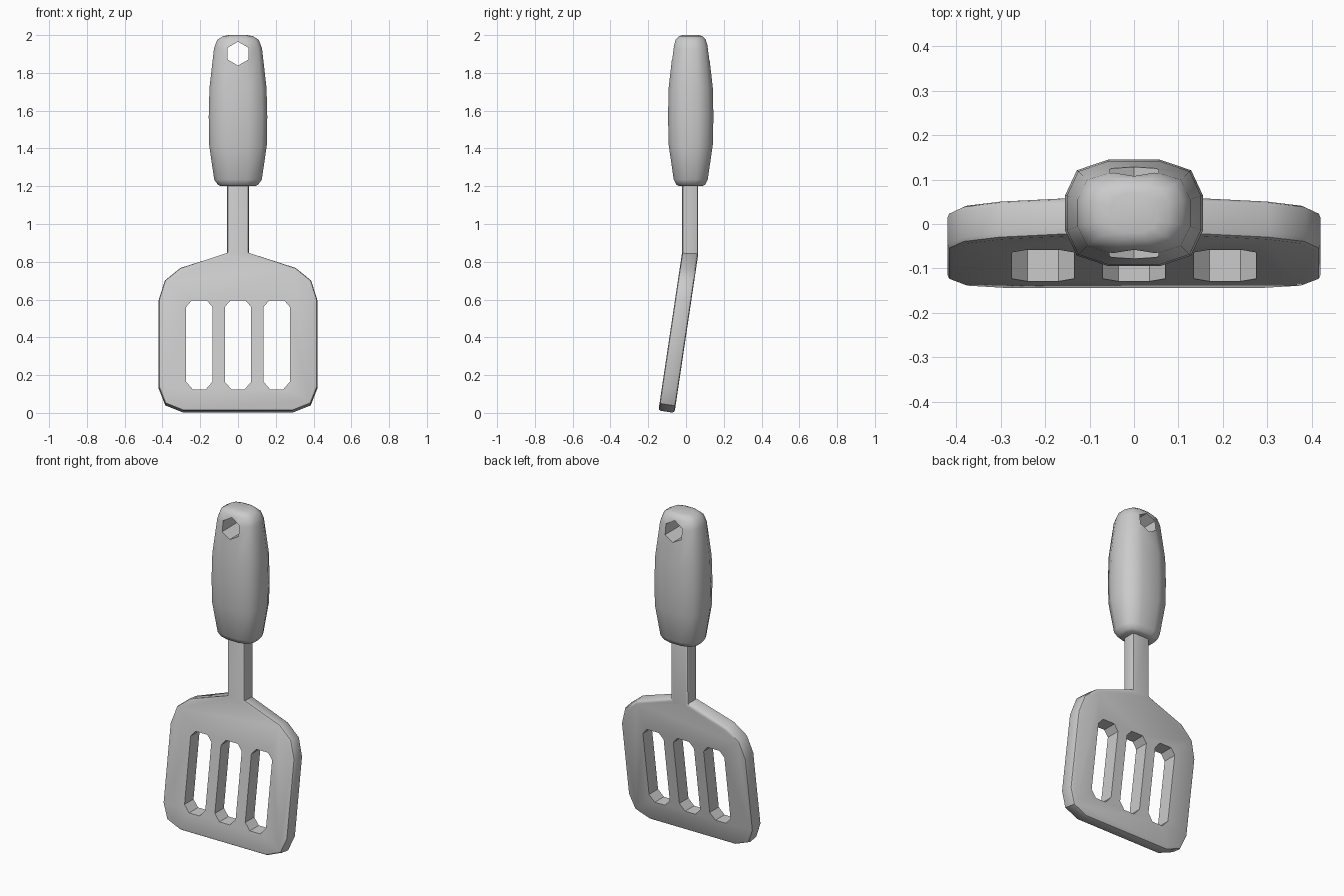
import bpy, bmesh, math
from mathutils import Vector

if "Cube" in bpy.data.objects:
    bpy.data.objects.remove(bpy.data.objects["Cube"])

BEND_Z, MID_Y, TILT = 0.845, 0.022, math.radians(8.5)


def finish(bm, name):
    bmesh.ops.recalc_face_normals(bm, faces=bm.faces)
    mesh = bpy.data.meshes.new(name)
    bm.to_mesh(mesh)
    bm.free()
    obj = bpy.data.objects.new(name, mesh)
    bpy.context.collection.objects.link(obj)
    return obj


def slab(points, y0, y1):
    """Closed x-z outline extruded along y."""
    bm = bmesh.new()
    face = bm.faces.new([bm.verts.new((x, y0, z)) for x, z in points])
    ext = bmesh.ops.extrude_face_region(bm, geom=[face])
    moved = [v for v in ext['geom'] if isinstance(v, bmesh.types.BMVert)]
    bmesh.ops.translate(bm, verts=moved, vec=(0, y1 - y0, 0))
    return bm


def activate(obj):
    bpy.ops.object.select_all(action='DESELECT')
    obj.select_set(True)
    bpy.context.view_layer.objects.active = obj


def cut(obj, outlines):
    for pts in outlines:
        cutter = finish(slab(pts, -0.5, 0.5), "cutter")
        cutter.hide_render = True
        activate(obj)
        mod = obj.modifiers.new("cut", 'BOOLEAN')
        mod.operation = 'DIFFERENCE'
        mod.solver = 'EXACT'
        mod.object = cutter
        bpy.ops.object.modifier_apply(modifier=mod.name)
        bpy.data.objects.remove(cutter)


def smooth(obj, degrees):
    activate(obj)
    bpy.ops.object.shade_smooth_by_angle(angle=math.radians(degrees))


# blade and neck: one outline, bent back at the shoulder
half = [(0.29, -0.003), (0.385, 0.035), (0.42, 0.125), (0.42, 0.59),
        (0.387, 0.695), (0.305, 0.762), (0.058, BEND_Z), (0.058, 1.26)]
outline = half + [(-x, z) for x, z in reversed(half)]
bm = slab(outline, MID_Y - 0.043, MID_Y + 0.043)
bmesh.ops.recalc_face_normals(bm, faces=bm.faces)
bmesh.ops.bisect_plane(bm, geom=bm.verts[:] + bm.edges[:] + bm.faces[:],
                       dist=1e-4, plane_co=(0, 0, BEND_Z), plane_no=(0, 0, 1))
bm.normal_update()
rim = [e for e in bm.edges if len(e.link_faces) == 2 and
       sorted(abs(f.normal.y) > 0.9 for f in e.link_faces) == [False, True]]
bmesh.ops.bevel(bm, geom=rim, offset=0.013, segments=2, profile=0.5,
                affect='EDGES', clamp_overlap=True)
for v in bm.verts:
    dy, dz = v.co.y - MID_Y, v.co.z - BEND_Z
    if dz < -1e-4:
        v.co.y = MID_Y + dy * math.cos(TILT) + dz * math.sin(TILT)
        v.co.z = BEND_Z - dy * math.sin(TILT) + dz * math.cos(TILT)
blade = finish(bm, "slotted_blade")

# three slots with chamfered ends
slot = [(0.035, 0.125), (0.07, 0.165), (0.07, 0.56), (0.04, 0.595)]
slot += [(-x, z) for x, z in reversed(slot)]
cut(blade, [[(x + cx, z) for x, z in slot] for cx in (-0.205, 0, 0.205)])
smooth(blade, 40)

# handle: rounded-rectangle rings (z, half width, half depth)
rings = [(1.2, 0.09, 0.06), (1.208, 0.107, 0.076), (1.235, 0.126, 0.09),
         (1.42, 0.153, 0.117), (1.57, 0.155, 0.12), (1.72, 0.151, 0.117),
         (1.93, 0.127, 0.093), (1.975, 0.11, 0.08), (1.994, 0.08, 0.062),
         (2.0, 0.05, 0.045)]
quarter = [(1, 0.33), (0.83, 0.8), (0.37, 1)]
section = quarter + [(-x, y) for x, y in reversed(quarter)]
section += [(-x, -y) for x, y in section]
bm = bmesh.new()
loops = [[bm.verts.new((x * hx, 0.025 + y * hy, z)) for x, y in section]
         for z, hx, hy in rings]
n = len(section)
for a, b in zip(loops, loops[1:]):
    for i in range(n):
        bm.faces.new((a[i], a[(i + 1) % n], b[(i + 1) % n], b[i]))
bm.faces.new(loops[0][::-1])
bm.faces.new(loops[-1])
handle = finish(bm, "handle")

# hexagonal hanging hole
cut(handle, [[(0.055 * math.sin(math.radians(60 * k)) / 0.866,
               1.902 + 0.063 * math.cos(math.radians(60 * k))) for k in range(6)]])
smooth(handle, 50)
